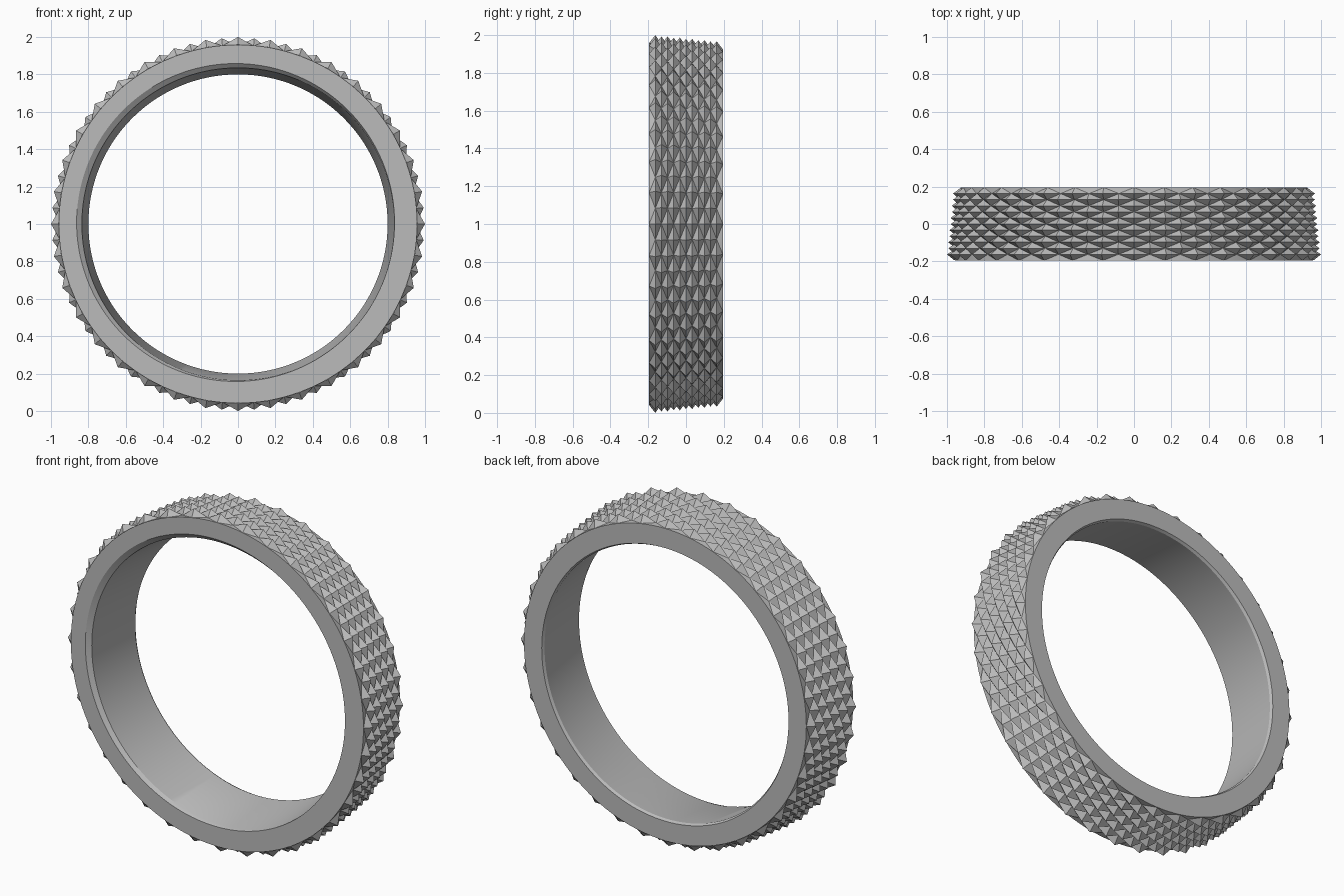
import bpy, bmesh, math

cube = bpy.data.objects.get("Cube")
if cube:
    bpy.data.objects.remove(cube)

# Single metal colour
metal = bpy.data.materials.new("grey metal")
metal.use_nodes = True
colour = (0.5, 0.5, 0.5, 1)
metal.diffuse_color = colour
metal.node_tree.nodes["Principled BSDF"].inputs["Base Color"].default_value = colour

HALF_WIDTH = 0.195
TEETH = 36
COLUMNS = 11
SEGMENTS = 144


def base_radius(y):
    return 0.942 - 0.087 * y


def peak_radius(y):
    return 0.9835 - 0.1 * y


def polar(radius, angle, y, dx=0, dz=0):
    return (radius * math.sin(angle) + dx, y, 1 + radius * math.cos(angle) + dz)


def make_object(name, bm):
    bmesh.ops.recalc_face_normals(bm, faces=bm.faces)
    mesh = bpy.data.meshes.new(name)
    bm.to_mesh(mesh)
    bm.free()
    mesh.materials.append(metal)
    obj = bpy.data.objects.new(name, mesh)
    bpy.context.collection.objects.link(obj)
    return obj


# Ring body: tapered outside, conical bore, slightly off-centre front chamfer
# Each ring is radius, y, x offset, z offset
rings = [
    (base_radius(-HALF_WIDTH) - 0.001, -HALF_WIDTH, 0, 0),
    (base_radius(HALF_WIDTH) - 0.001, HALF_WIDTH, 0, 0),
    (0.808, HALF_WIDTH, 0, 0),
    (0.80, 0.18, 0, 0),
    (0.835, -0.175, 0, 0),
    (0.85, -HALF_WIDTH, -0.013, 0.008),
]
bm = bmesh.new()
loops = []
for radius, y, dx, dz in rings:
    loops.append([bm.verts.new(polar(radius, math.tau * i / SEGMENTS, y, dx, dz))
                  for i in range(SEGMENTS)])
for a, b in zip(loops, loops[1:] + loops[:1]):
    for i in range(SEGMENTS):
        j = (i + 1) % SEGMENTS
        bm.faces.new((a[i], a[j], b[j], b[i]))
body = make_object("ring_body", bm)
bpy.context.view_layer.objects.active = body
body.select_set(True)
bpy.ops.object.shade_smooth_by_angle(angle=math.radians(25))

# Knurled grip: staggered columns of diamond-based pyramids
bm = bmesh.new()
half_cell = HALF_WIDTH * 2 / (COLUMNS + 1)
half_step = math.pi / TEETH
for column in range(COLUMNS):
    y = -HALF_WIDTH + half_cell * (column + 1)
    for tooth in range(TEETH):
        angle = half_step * (2 * tooth + column % 2)
        corners = []
        for da, dy in ((1, 0), (0, 1), (-1, 0), (0, -1)):
            cy = y + dy * half_cell
            corners.append(bm.verts.new(polar(base_radius(cy), angle + da * half_step, cy)))
        tip = bm.verts.new(polar(peak_radius(y), angle, y))
        for k in range(4):
            bm.faces.new((corners[k], corners[(k + 1) % 4], tip))
bmesh.ops.remove_doubles(bm, verts=bm.verts, dist=0.0005)
make_object("knurled_grip", bm)
